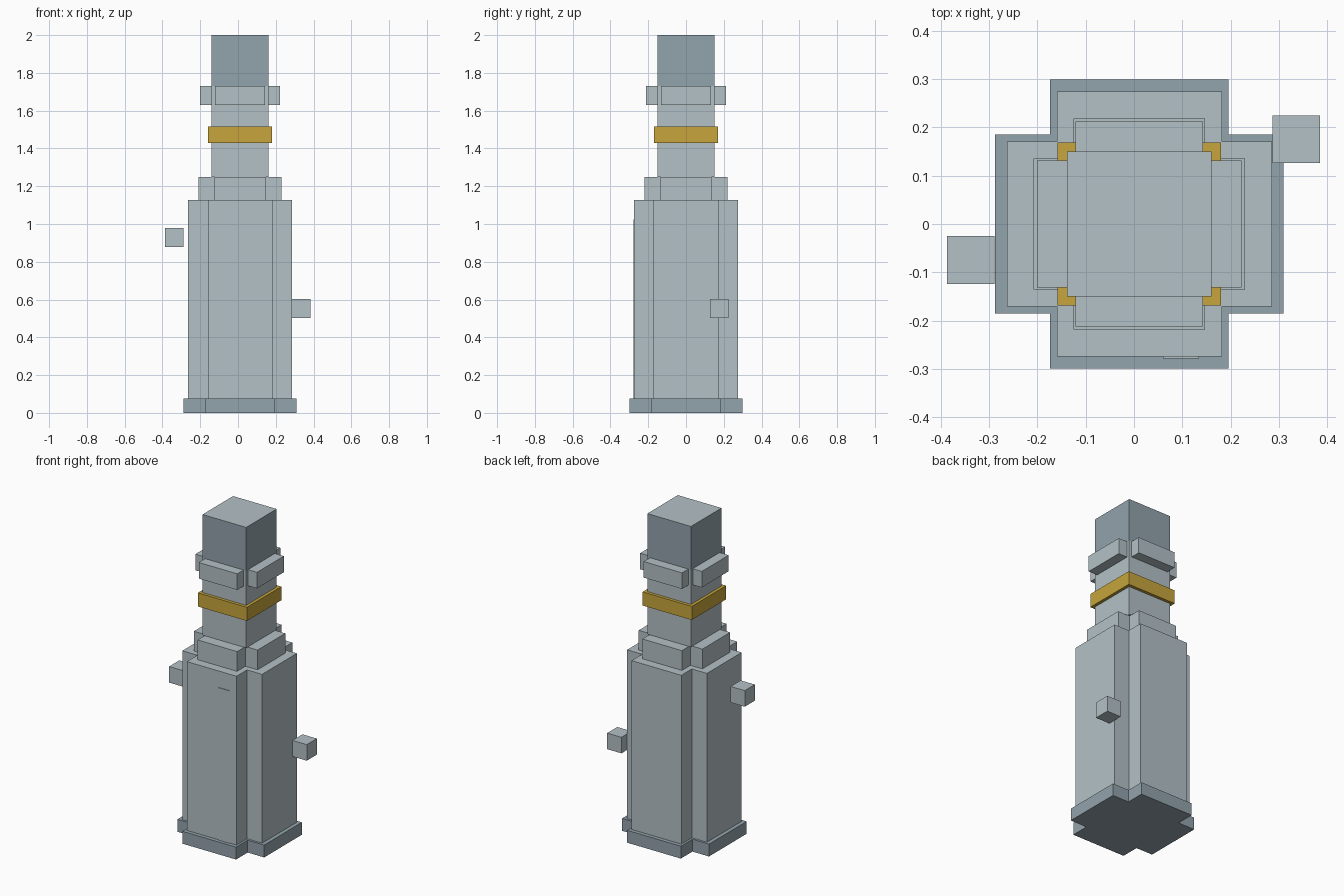
import bpy
import bmesh

if "Cube" in bpy.data.objects:
    bpy.data.objects.remove(bpy.data.objects["Cube"], do_unlink=True)

CX = 0.011  # tower axis in x


def material(name, rgb):
    linear = [((c / 255 + 0.055) / 1.055) ** 2.4 for c in rgb] + [1.0]
    mat = bpy.data.materials.new(name)
    mat.use_nodes = True
    mat.diffuse_color = linear
    mat.node_tree.nodes["Principled BSDF"].inputs["Base Color"].default_value = linear
    return mat


pale = material("pale blue grey", (180, 193, 198))
slate = material("slate blue grey", (146, 163, 172))
gold = material("gold", (199, 165, 60))


def prism(name, outline, z0, z1, *mats):
    """Extrude a closed outline from z0 to z1."""
    bm = bmesh.new()
    base = bm.faces.new([bm.verts.new((x, y, z0)) for x, y in outline])
    top = bmesh.ops.extrude_face_region(bm, geom=[base])["geom"]
    verts = [v for v in top if isinstance(v, bmesh.types.BMVert)]
    bmesh.ops.translate(bm, verts=verts, vec=(0, 0, z1 - z0))
    bmesh.ops.recalc_face_normals(bm, faces=bm.faces)
    mesh = bpy.data.meshes.new(name)
    bm.to_mesh(mesh)
    bm.free()
    for mat in mats:
        mesh.materials.append(mat)
    obj = bpy.data.objects.new(name, mesh)
    bpy.context.collection.objects.link(obj)
    return obj


def box(name, x, y, z, *mats):
    outline = [(x[0], y[0]), (x[1], y[0]), (x[1], y[1]), (x[0], y[1])]
    return prism(name, outline, z[0], z[1], *mats)


def block(name, half, z0, z1, *mats):
    """Square block on the tower axis."""
    return box(name, (CX - half, CX + half), (-half, half), (z0, z1), *mats)


def cross(name, reach, arm, z0, z1, mat):
    """Plus-shaped tier on the tower axis."""
    quarter = [(reach, -arm), (reach, arm), (arm, arm)]
    outline = []
    for _ in range(4):
        outline += [(CX + x, y) for x, y in quarter]
        quarter = [(-y, x) for x, y in quarter]
    return prism(name, outline, z0, z1, mat)


# Stepped tiers
cross("base", 0.299, 0.185, 0, 0.077, slate)
cross("body", 0.2745, 0.171, 0.077, 1.127, pale)
cross("lower_collar", 0.219, 0.136, 1.127, 1.25, pale)
cross("upper_collar", 0.212, 0.132, 1.63, 1.73, pale)

# Neck, gold band and head
block("neck", 0.15, 1.25, 1.73, pale)
block("gold_band", 0.169, 1.43, 1.515, gold)
head = block("head", 0.15, 1.73, 2.0, slate, pale)
for face in head.data.polygons:
    if face.normal.z > 0.5:
        face.material_index = 1

# Thin raised strip on the front
box("front_strip", (0.06, 0.135), (-0.2785, -0.27), (0.077, 1.025), pale)

# Small cubes beside the body
box("right_cube", (-0.387, -0.289), (-0.124, -0.025), (0.878, 0.978), pale)
box("left_cube", (0.287, 0.385), (0.126, 0.225), (0.503, 0.603), pale)
